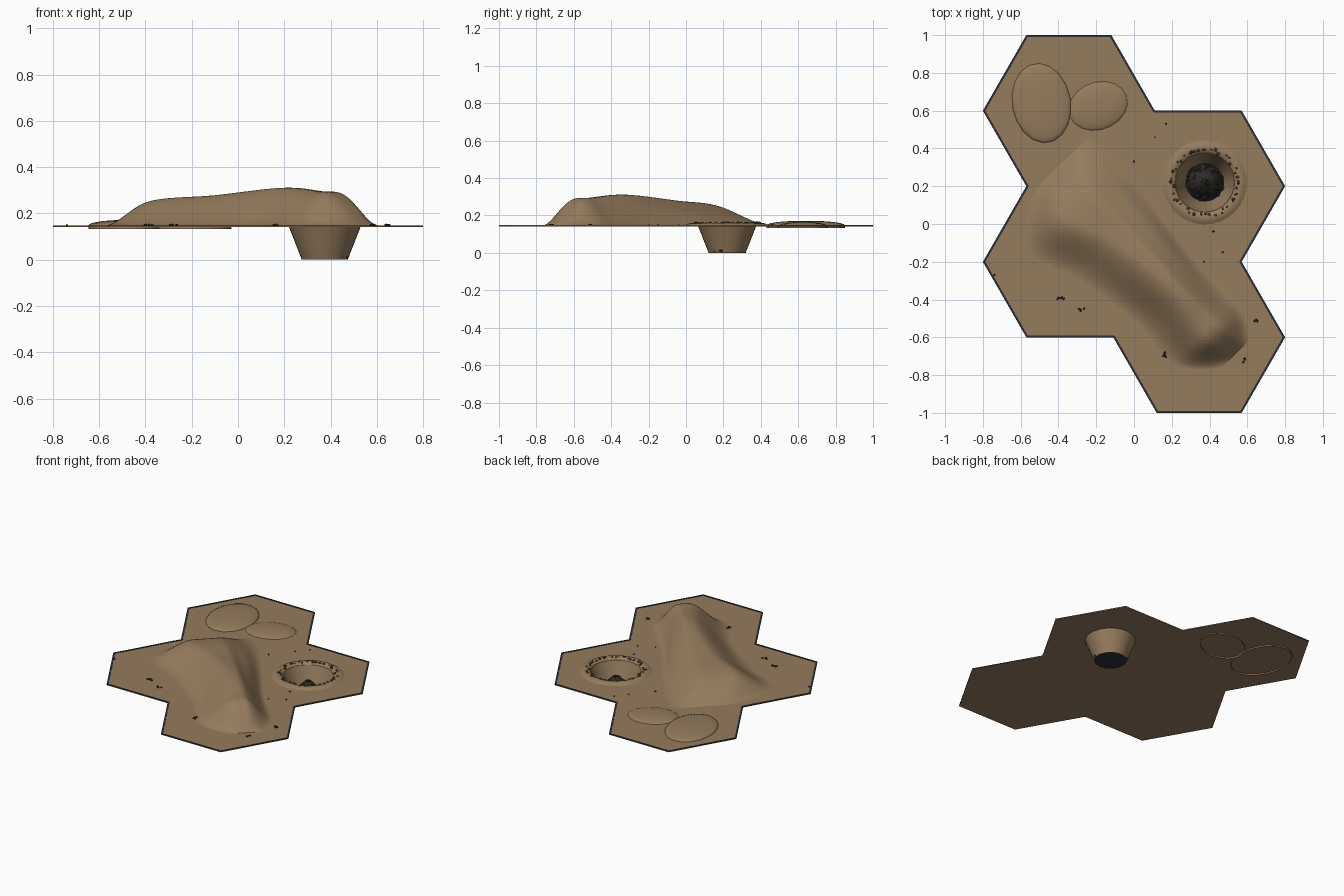
import bpy, bmesh, math, random
from mathutils import Vector, Matrix

if "Cube" in bpy.data.objects:
    bpy.data.objects.remove(bpy.data.objects["Cube"])
random.seed(4)
GROUND = 0.147
PIT = Vector((0.375, 0.22, 0))


def material(name, color):
    m = bpy.data.materials.new(name)
    m.use_nodes = True
    m.diffuse_color = (*color, 1)
    m.node_tree.nodes["Principled BSDF"].inputs["Base Color"].default_value = (*color, 1)
    return m


soil = material("tan soil", (0.30, 0.20, 0.11))
slate = material("dark slate", (0.026, 0.028, 0.04))
stone = material("brown stone", (0.09, 0.065, 0.04))
rubble_mat = material("dark rubble", (0.03, 0.025, 0.02))


def finish(name, bm, mat, smooth=None):
    mesh = bpy.data.meshes.new(name)
    bmesh.ops.recalc_face_normals(bm, faces=bm.faces)
    bm.to_mesh(mesh)
    bm.free()
    mesh.materials.append(mat)
    ob = bpy.data.objects.new(name, mesh)
    bpy.context.collection.objects.link(ob)
    select(ob)
    if smooth:
        bpy.ops.object.shade_smooth_by_angle(angle=math.radians(smooth))
    return ob


def select(ob):
    bpy.ops.object.select_all(action="DESELECT")
    ob.select_set(True)
    bpy.context.view_layer.objects.active = ob


def flat_plate(name, loops, z, half, mat):
    """Filled outline with holes, given a thickness."""
    cu = bpy.data.curves.new(name, "CURVE")
    cu.dimensions, cu.fill_mode, cu.extrude = "2D", "BOTH", half
    for loop in loops:
        sp = cu.splines.new("POLY")
        sp.points.add(len(loop) - 1)
        for p, co in zip(sp.points, loop):
            p.co = (co[0], co[1], 0, 1)
        sp.use_cyclic_u = True
    cu.materials.append(mat)
    ob = bpy.data.objects.new(name, cu)
    ob.location.z = z
    bpy.context.collection.objects.link(ob)
    select(ob)
    bpy.ops.object.convert(target="MESH")


def skin(bm, rows, closed=False):
    """Quads between neighbouring rows of points."""
    vs = [[bm.verts.new(p) for p in row] for row in rows]
    for a, b in zip(vs, vs[1:]):
        n = len(a)
        for i in range(n if closed else n - 1):
            j = (i + 1) % n
            bm.faces.new((a[i], a[j], b[j], b[i]))
    return vs


def ring(center, rx, ry, z, n, turn=0):
    pts = []
    for i in range(n):
        a = math.tau * i / n
        x, y = rx * math.cos(a), ry * math.sin(a)
        pts.append(Vector((center[0] + x * math.cos(turn) - y * math.sin(turn),
                           center[1] + x * math.sin(turn) + y * math.cos(turn), z)))
    return pts


def lathe(name, profile, mat, n=32, smooth=40, cap=False):
    bm = bmesh.new()
    vs = skin(bm, [ring(PIT, r, r, z, n) for r, z in profile], True)
    if cap:
        bm.faces.new(vs[-1])
    return finish(name, bm, mat, smooth)


def add_rock(bm, pos, size):
    rock = bmesh.ops.create_icosphere(bm, subdivisions=1, radius=size)["verts"]
    turn = Matrix.Rotation(random.uniform(0, 6), 3, "Z")
    squash = Vector((random.uniform(.8, 1.3), random.uniform(.7, 1), random.uniform(.6, .9)))
    for v in rock:
        v.co = Vector(pos) + turn @ (v.co * random.uniform(.8, 1.15) * squash)


# Ground plate: four joined hexagons with a round opening
outline = [(-.57, 1), (-.12, 1), (.11, .6), (.57, .6), (.8, .2), (.57, -.2), (.8, -.6)]
outline += [(-x, -y) for x, y in outline]
outline = [Vector(p) for p in outline]


def inset(loop, d):
    out = []
    for i, p in enumerate(loop):
        a, b = (p - loop[i - 1]).normalized(), (loop[(i + 1) % len(loop)] - p).normalized()
        na, nb = Vector((a.y, -a.x)), Vector((b.y, -b.x))
        out.append(p + (na + nb) * d / (1 + na.dot(nb)))
    return out


flat_plate("ground_plate", [outline, ring(PIT, .156, .156, 0, 32)], GROUND - .003, .0025, soil)
flat_plate("plate_border", [outline, inset(outline, .011)], GROUND - .001, .003, slate)


# Long hill, lofted along a diagonal
def spline(keys, t):
    i = min(int(t), len(keys) - 2)
    f = t - i
    p0, p1, p2, p3 = [keys[max(0, min(len(keys) - 1, i + k))] for k in (-1, 0, 1, 2)]
    return [b + .5 * f * (c - a + f * (2 * a - 5 * b + 4 * c - d + f * (3 * (b - c) + d - a)))
            for a, b, c, d in zip(p0, p1, p2, p3)]


def ease(x):
    x = max(0, min(1, x))
    return x * x * (3 - 2 * x)


# distance along, front foot, back foot, height, front slope share
stations = [(-.5, -.3, .2, 0, .4), (-.3, -.5, .19, .105, .38), (0, -.42, .15, .133, .5),
            (.37, -.36, .1, .165, .58), (.6, -.38, .1, .15, .55), (.73, -.35, .09, .132, .5),
            (.87, -.22, .02, 0, .5)]
along, across = Vector((.7, -.71)), Vector((.71, .7))
rows = []
steps = 10
for k in range((len(stations) - 1) * steps + 1):
    t = k / steps
    u, lo, hi, height, share = spline(stations, t)
    row = []
    for j in range(41):
        s = j / 40
        p = along * u + across * (lo + (hi - lo) * s)
        h = max(0, height) * ease(s / share) * ease((1 - s) / .38)
        # low fold beside the main ridge
        h += .02 * ease(1 - abs(s - .86) / .14) * ease(1 - abs(t - 2.2) / 1.8)
        row.append((p.x, p.y, GROUND - .001 + h))
    rows.append(row)
bm = bmesh.new()
skin(bm, rows)
hill = finish("hill", bm, soil, 80)
if sum(p.normal.z for p in hill.data.polygons) < 0:
    hill.data.flip_normals()


# Shallow mounds with a short skirt under the plate
def mound(name, center, rx, ry, turn, top, edge):
    bm = bmesh.new()
    loops = [ring(center, rx, ry, .132, 18, turn)]
    for i in range(7):
        a = math.pi / 2 * i / 7
        c = math.cos(a)
        loops.append(ring(center, rx * c, ry * c, edge + (top - edge) * math.sin(a), 18, turn))
    vs = skin(bm, loops, True)
    bm.faces.new(vs[-1])
    finish(name, bm, soil, 50)


mound("large_mound", (-.49, .64), .155, .212, .18, .172, .148)
mound("small_mound", (-.19, .625), .165, .13, .35, .166, .14)

# Crater: raised lip, tapering pit wall and dark floor
lathe("crater_lip", [(.225, .145), (.207, .156), (.187, .161), (.17, .157), (.156, .145)], soil)
lathe("pit_wall", [(.156, .145), (.1, .002)], soil)
lathe("pit_floor", [(.1, .003), (.1, 0)], slate, cap=True)
lathe("rubble_core", [(.098, .004), (.08, .03), (.055, .075), (.02, .11)], rubble_mat, 14, None, True)

bm = bmesh.new()
for i in range(90):
    f = random.random() ** 1.4
    a = random.uniform(0, math.tau)
    r = .09 * (1 - f) + .008
    add_rock(bm, PIT + Vector((r * math.cos(a), r * math.sin(a), .012 + .1 * f)),
             random.uniform(.007, .013))
finish("rubble_rocks", bm, rubble_mat)

bm = bmesh.new()
for i in range(40):
    a = math.tau * (i + random.uniform(-.4, .4)) / 40
    r = random.uniform(.163, .188)
    add_rock(bm, PIT + Vector((r * math.cos(a), r * math.sin(a), .16)), random.uniform(.006, .012))
finish("lip_stones", bm, stone)

# Loose pebbles: clusters and single ones
clusters = [(-.39, -.4), (-.28, -.44), (.17, -.7), (.58, -.72), (.64, -.52)]
singles = [(-.74, -.27), (.37, -.2), (.47, -.15), (.42, -.04), (.11, .46), (0, .33), (.17, .53)]
bm = bmesh.new()
for x, y in clusters:
    for i in range(4):
        add_rock(bm, (x + random.uniform(-.018, .018), y + random.uniform(-.018, .018), GROUND + .003),
                 random.uniform(.006, .009))
for x, y in singles:
    add_rock(bm, (x, y, GROUND + .002), .006)
finish("pebbles", bm, rubble_mat)
